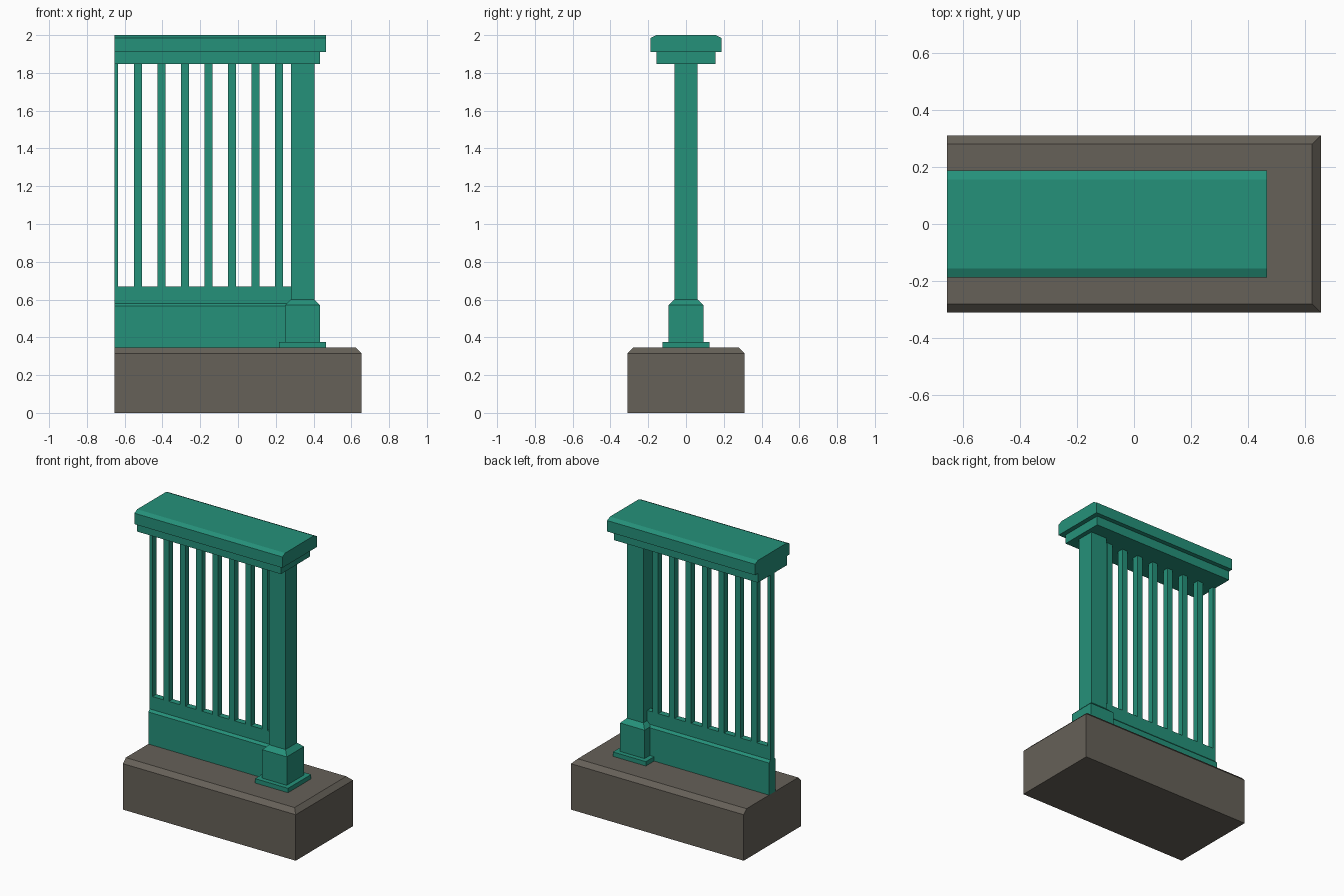
import bpy, bmesh

if "Cube" in bpy.data.objects:
    bpy.data.objects.remove(bpy.data.objects["Cube"])


def material(name, rgb):
    m = bpy.data.materials.new(name)
    m.diffuse_color = (*rgb, 1.0)
    m.use_nodes = True
    m.node_tree.nodes["Principled BSDF"].inputs["Base Color"].default_value = m.diffuse_color
    return m


TEAL = material("teal paint", (0.0185, 0.283, 0.195))
STONE = material("grey stone", (0.133, 0.119, 0.098))


def stack(name, rings, mat):
    """Solid from stacked rectangles, each (x_min, x_max, half_depth, z)."""
    bm = bmesh.new()
    loops = [[bm.verts.new(p) for p in ((a, -h, z), (b, -h, z), (b, h, z), (a, h, z))]
             for a, b, h, z in rings]
    bm.faces.new(loops[0][::-1])
    bm.faces.new(loops[-1])
    for low, high in zip(loops, loops[1:]):
        for i in range(4):
            j = (i + 1) % 4
            bm.faces.new((low[i], low[j], high[j], high[i]))
    bmesh.ops.recalc_face_normals(bm, faces=bm.faces)
    mesh = bpy.data.meshes.new(name)
    bm.to_mesh(mesh)
    bm.free()
    mesh.materials.append(mat)
    obj = bpy.data.objects.new(name, mesh)
    bpy.context.collection.objects.link(obj)
    return obj


L = -0.655          # flat left end where the section is cut
PX = 0.342          # post centre


def square(half, z):
    return (PX - half, PX + half, half, z)


# stone plinth, bevelled on all top edges but the cut end
stack("plinth", [(L, 0.655, 0.31, 0), (L, 0.655, 0.31, 0.315),
                 (L, 0.625, 0.28, 0.345)], STONE)

# low wall: thick lower board and thinner upper board
stack("lower_panel", [(L, PX, 0.036, 0.345), (L, PX, 0.036, 0.565),
                      (L, PX, 0.021, 0.58)], TEAL)
stack("upper_panel", [(L, PX, 0.021, 0.58), (L, PX, 0.021, 0.67)], TEAL)

# corner post with foot and bevelled pedestal
stack("post_foot", [square(0.125, 0.345), square(0.125, 0.375)], TEAL)
stack("post_pedestal", [square(0.093, 0.375), square(0.093, 0.57),
                        square(0.062, 0.60)], TEAL)
stack("post_shaft", [square(0.062, 0.60), square(0.062, 1.847)], TEAL)

# square bars; the first is cut in half by the end plane
step = (PX - L) / 8
for k in range(8):
    x = L + step * k
    stack(f"bar_{k + 1}", [(max(L, x - 0.021), x + 0.021, 0.021, z)
                           for z in (0.67, 1.847)], TEAL)

# top rail: moulding and cap bevelled along its long edges
stack("rail_moulding", [(L, 0.435, 0.156, 1.847), (L, 0.435, 0.156, 1.91)], TEAL)
stack("rail_cap", [(L, 0.467, 0.187, 1.91), (L, 0.467, 0.187, 1.985),
                   (L, 0.467, 0.156, 2.0)], TEAL)
